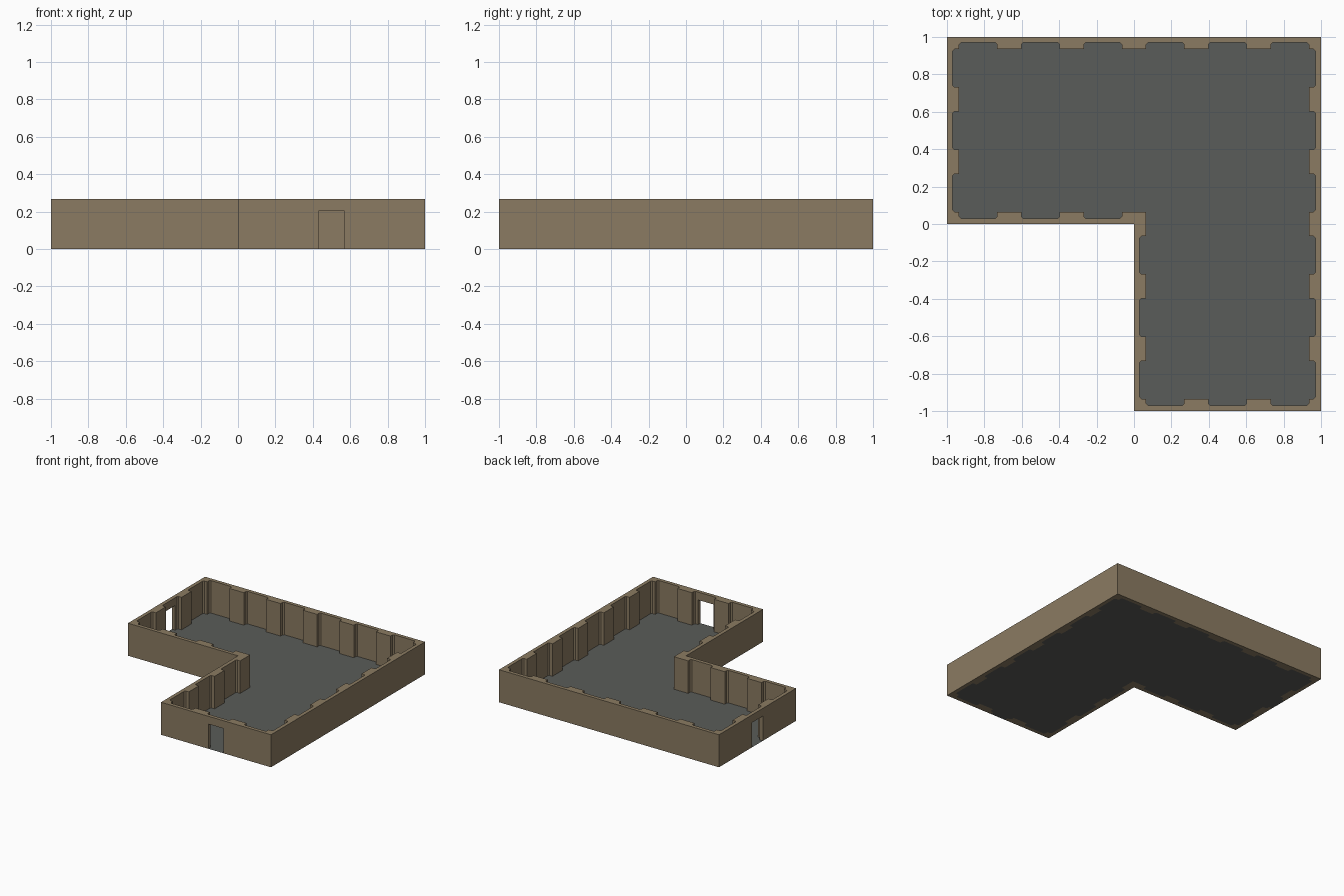
import bpy
import bmesh
from mathutils import Vector

cube = bpy.data.objects.get("Cube")
if cube:
    bpy.data.objects.remove(cube, do_unlink=True)

HEIGHT = 0.267      # wall height
PIER = 0.065        # depth of wall at the piers
THIN = 0.03         # depth of wall inside a niche
BAY = 1 / 3         # spacing of the niches
CHAMFER = 0.01      # cut corners at the back of each niche
DOOR_W, DOOR_H = 0.14, 0.203


def material(name, colour):
    mat = bpy.data.materials.new(name)
    mat.use_nodes = True
    mat.diffuse_color = (*colour, 1)
    mat.node_tree.nodes["Principled BSDF"].inputs["Base Color"].default_value = (*colour, 1)
    return mat


def add_object(name, bm, mat=None):
    mesh = bpy.data.meshes.new(name)
    bm.to_mesh(mesh)
    bm.free()
    if mat:
        mesh.materials.append(mat)
    obj = bpy.data.objects.new(name, mesh)
    bpy.context.scene.collection.objects.link(obj)
    return obj


def add_loop(bm, points):
    verts = [bm.verts.new((p.x, p.y, 0)) for p in points]
    for a, b in zip(verts, verts[1:] + verts[:1]):
        bm.edges.new((a, b))
    return verts


def inner_outline(corners):
    """Walk each wall and step into its niches."""
    points = []
    for i, start in enumerate(corners):
        end = corners[(i + 1) % len(corners)]
        along = (end - start).normalized()
        inward = Vector((-along.y, along.x))
        before = (start - corners[i - 1]).normalized()
        path = [start + PIER * (inward + Vector((-before.y, before.x)))]
        for bay in range(round((end - start).length / BAY)):
            a, b = bay * BAY + PIER, (bay + 1) * BAY - PIER
            for t, d in ((a, PIER), (a, THIN + CHAMFER), (a + CHAMFER, THIN),
                         (b - CHAMFER, THIN), (b, THIN + CHAMFER), (b, PIER)):
                path.append(start + along * t + inward * d)
        points += path
    # Drop points that coincide where niches meet at a corner
    return [p for i, p in enumerate(points) if (p - points[i - 1]).length > 0.001]


stone = material("tan stone", (0.258, 0.198, 0.122))
slate = material("grey floor", (0.102, 0.107, 0.100))

corners = [Vector(c) for c in ((-1, 0), (0, 0), (0, -1), (1, -1), (1, 1), (-1, 1))]
inside = inner_outline(corners)

# Walls: ring between the outer and inner outlines, raised to full height
bm = bmesh.new()
add_loop(bm, corners)
add_loop(bm, inside)
bmesh.ops.triangle_fill(bm, use_beauty=True, edges=bm.edges[:])
raised = bmesh.ops.extrude_face_region(bm, geom=bm.faces[:], use_keep_orig=True)
bmesh.ops.translate(bm, vec=(0, 0, HEIGHT),
                    verts=[g for g in raised["geom"] if isinstance(g, bmesh.types.BMVert)])
bmesh.ops.recalc_face_normals(bm, faces=bm.faces[:])
walls = add_object("walls", bm, stone)

# Floor: fills the inner outline
bm = bmesh.new()
bm.faces.new(add_loop(bm, inside))
bmesh.ops.recalc_face_normals(bm, faces=bm.faces[:])
if bm.faces[:][0].normal.z < 0:
    bmesh.ops.reverse_faces(bm, faces=bm.faces[:])
add_object("floor", bm, slate)

# Doorways: one in the front wall, one in the right wall
for side, centre, across in (("front", Vector((0.5, -1)), Vector((1, 0))),
                             ("right", Vector((-1, 0.5)), Vector((0, -1)))):
    inward = Vector((-across.y, across.x))
    bm = bmesh.new()
    bmesh.ops.create_cube(bm, size=1)
    for v in bm.verts:
        p = centre + across * v.co.x * DOOR_W + inward * v.co.y * 0.12
        v.co = (p.x, p.y, DOOR_H if v.co.z > 0 else -0.05)
    bmesh.ops.recalc_face_normals(bm, faces=bm.faces[:])
    cutter = add_object(side + "_door_cutter", bm)
    cutter.hide_render = True
    cut = walls.modifiers.new(side + " doorway", "BOOLEAN")
    cut.object = cutter
    cut.solver = "EXACT"

    # Threshold carries the floor through the opening
    half = across * DOOR_W / 2
    bm = bmesh.new()
    bm.faces.new(add_loop(bm, [centre - half, centre + half,
                               centre + half + inward * THIN, centre - half + inward * THIN]))
    add_object(side + "_threshold", bm, slate)

# Apply the cuts and remove the cutters
bpy.context.view_layer.update()
depsgraph = bpy.context.evaluated_depsgraph_get()
finished = bpy.data.meshes.new_from_object(walls.evaluated_get(depsgraph))
walls.modifiers.clear()
walls.data = finished
for side in ("front", "right"):
    bpy.data.objects.remove(bpy.data.objects[side + "_door_cutter"], do_unlink=True)
